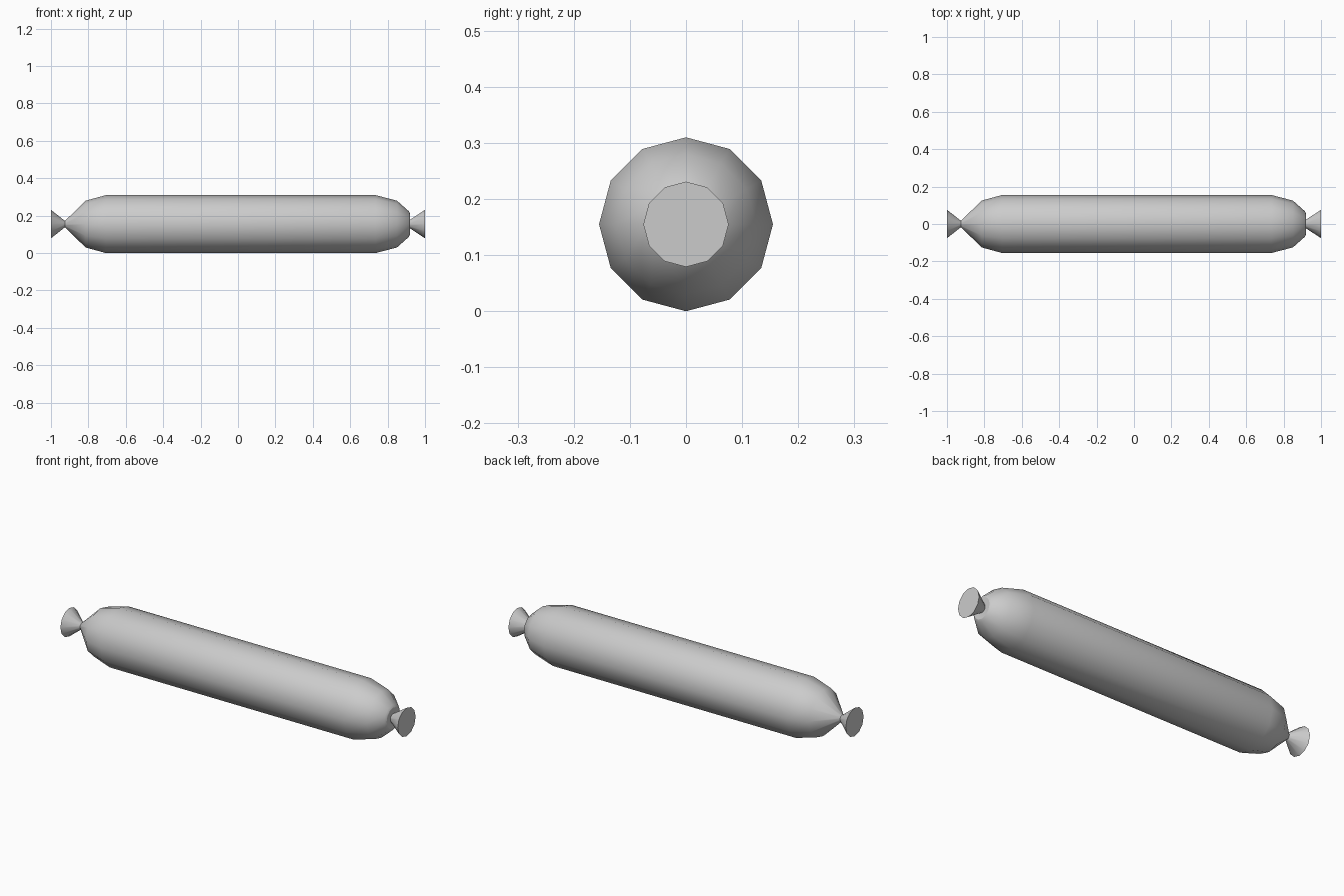
import bpy, bmesh, math

cube = bpy.data.objects.get("Cube")
if cube:
    bpy.data.objects.remove(cube)

SIDES = 12
CENTRE_Z = 0.155

casing = bpy.data.materials.new("casing_grey")
casing.use_nodes = True
casing.diffuse_color = (0.6, 0.6, 0.6, 1)
casing.node_tree.nodes["Principled BSDF"].inputs["Base Color"].default_value = (0.6, 0.6, 0.6, 1)


def lathe_x(name, profile):
    """Turn (x, radius) points around the long axis, with a flat cap at each end."""
    bm = bmesh.new()
    rings = []
    for x, r in profile:
        ring = []
        for i in range(SIDES):
            a = math.tau * i / SIDES
            ring.append(bm.verts.new((x, r * math.sin(a), r * math.cos(a))))
        rings.append(ring)
    for a, b in zip(rings, rings[1:]):
        for i in range(SIDES):
            j = (i + 1) % SIDES
            bm.faces.new((a[i], a[j], b[j], b[i]))
    bm.faces.new(rings[0])
    bm.faces.new(rings[-1])
    bmesh.ops.recalc_face_normals(bm, faces=bm.faces)
    mesh = bpy.data.meshes.new(name)
    bm.to_mesh(mesh)
    bm.free()
    mesh.materials.append(casing)
    obj = bpy.data.objects.new(name, mesh)
    obj.location.z = CENTRE_Z
    bpy.context.collection.objects.link(obj)
    bpy.ops.object.select_all(action="DESELECT")
    obj.select_set(True)
    bpy.context.view_layer.objects.active = obj
    bpy.ops.object.shade_smooth_by_angle(angle=math.radians(29.8))
    return obj


# One skin: flared knot, pinched neck, long body, blunt end, neck, flared knot
lathe_x("sausage_casing", [
    (-1.0, 0.076), (-0.925, 0.017),
    (-0.815, 0.125), (-0.706, 0.155),
    (0.735, 0.155), (0.85, 0.125), (0.914, 0.068),
    (0.92, 0.056), (0.918, 0.022),
    (1.0, 0.076),
])
